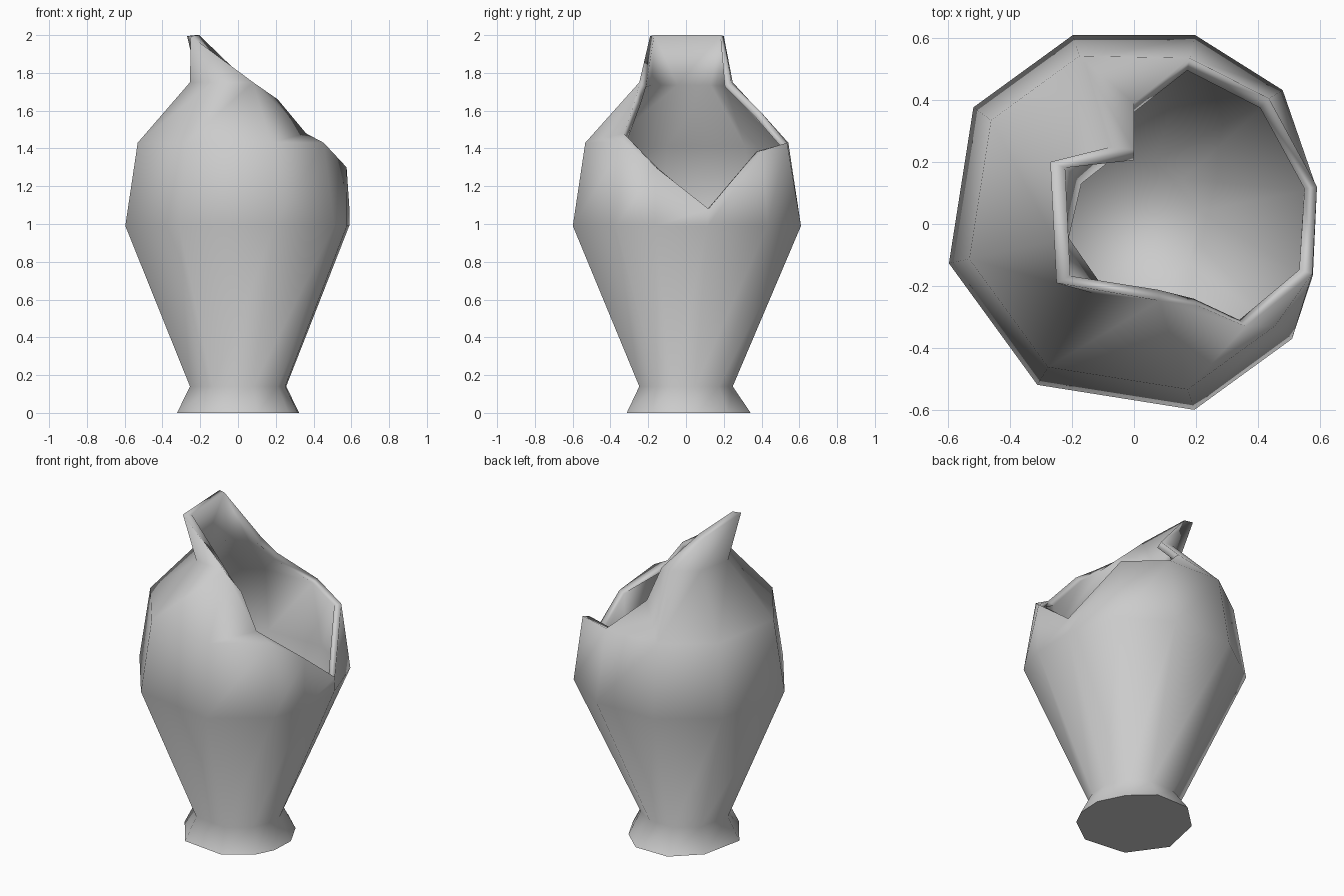
import bpy
import bmesh
from math import radians, cos, sin

if "Cube" in bpy.data.objects:
    bpy.data.objects.remove(bpy.data.objects["Cube"], do_unlink=True)

# Uneven ten-sided plan: column angles in degrees, starting at the back
ANGLES = [108, 144, 192, 239, 288, 324, 344, 371, 402, 432]
BELLY_RADII = [.64, .64, .61, .605, .63, .63, .6, .6, .645, .64]
COUNT = len(ANGLES)
WALL = .04

bm = bmesh.new()


def polar(angle, radius, z):
    a = radians(angle)
    return bm.verts.new((radius * cos(a), radius * sin(a), z))


def point(x, y, z):
    return bm.verts.new((x, y, z))


def face(*verts):
    return bm.faces.new(verts)


def bridge(lower, upper, closed=True):
    n = len(lower)
    for i in range(n if closed else n - 1):
        j = (i + 1) % n
        face(lower[i], lower[j], upper[j], upper[i])


# Foot, waist and belly rings
foot = [polar(a, .36 if sin(radians(a)) > .9 else .33, 0) for a in ANGLES]
waist = [polar(a, .26, .14) for a in ANGLES]
belly = [polar(a, r, .99) for a, r in zip(ANGLES, BELLY_RADII)]

# Shoulder: whole on the right, broken down to a jagged edge on the left
shoulder = [polar(a, r * .89, 1.43) for a, r in zip(ANGLES[:6], BELLY_RADII)]
shoulder += [point(.575, -.16, 1.30), point(.59, .12, 1.08),
             point(.435, .405, 1.39), point(.18, .535, 1.43)]

base = face(*reversed(foot))
bridge(foot, waist)
bridge(waist, belly)
bridge(belly, shoulder)

# Neck: only the unbroken columns
neck = [polar(a, .26, 1.75) for a in ANGLES[:5]]
bridge(shoulder[:5], neck, closed=False)

# Broken edges beside the neck
back_low = point(0, .39, 1.60)
back_high = point(0, .24, 1.75)
face(shoulder[9], shoulder[0], neck[0], back_high, back_low)
front_low = point(.36, -.33, 1.48)
front_high = point(.21, -.265, 1.66)
face(shoulder[5], shoulder[6], front_low)
face(shoulder[4], shoulder[5], front_low, front_high, neck[4])

# Remaining piece of the flared lip
lip_back = point(-.27, .2, 1.995)
lip_front = point(-.25, -.19, 1.995)
face(neck[1], neck[2], lip_front, lip_back)
face(neck[0], neck[1], lip_back)
face(back_high, neck[0], lip_back)
face(neck[2], neck[3], lip_front)
face(neck[3], neck[4], lip_front)

# Inner wall: an inset copy of everything above the foot, closed at the waist
bm.normal_update()
outer_faces = [f for f in bm.faces if not any(v in foot for v in f.verts)]
rim_edges = [e for e in bm.edges if e.is_boundary]
inner = {}
for v in [v for v in bm.verts if v not in foot]:
    inner[v] = point(*(v.co - v.normal * WALL * min(v.calc_shell_factor(), 1.3)))
for v in (lip_back, lip_front):
    inner[v].co.z = 2
for f in outer_faces:
    face(*[inner[v] for v in reversed(f.verts)])
face(*[inner[v] for v in waist])

# Broken rim joins the outer and inner walls
for e in rim_edges:
    loop = e.link_loops[0]
    a, b = loop.vert, loop.link_loop_next.vert
    face(b, a, inner[a], inner[b])

mesh = bpy.data.meshes.new("broken_vase")
bm.to_mesh(mesh)
bm.free()
vase = bpy.data.objects.new("broken_vase", mesh)
bpy.context.collection.objects.link(vase)

# Plain grey clay
clay = bpy.data.materials.new("grey_clay")
clay.use_nodes = True
colour = (.6, .6, .6, 1)
clay.diffuse_color = colour
clay.node_tree.nodes["Principled BSDF"].inputs["Base Color"].default_value = colour
mesh.materials.append(clay)

# Smooth body and rim with a crisp base
bpy.ops.object.select_all(action='DESELECT')
vase.select_set(True)
bpy.context.view_layer.objects.active = vase
bpy.ops.object.shade_smooth_by_angle(angle=radians(100))
